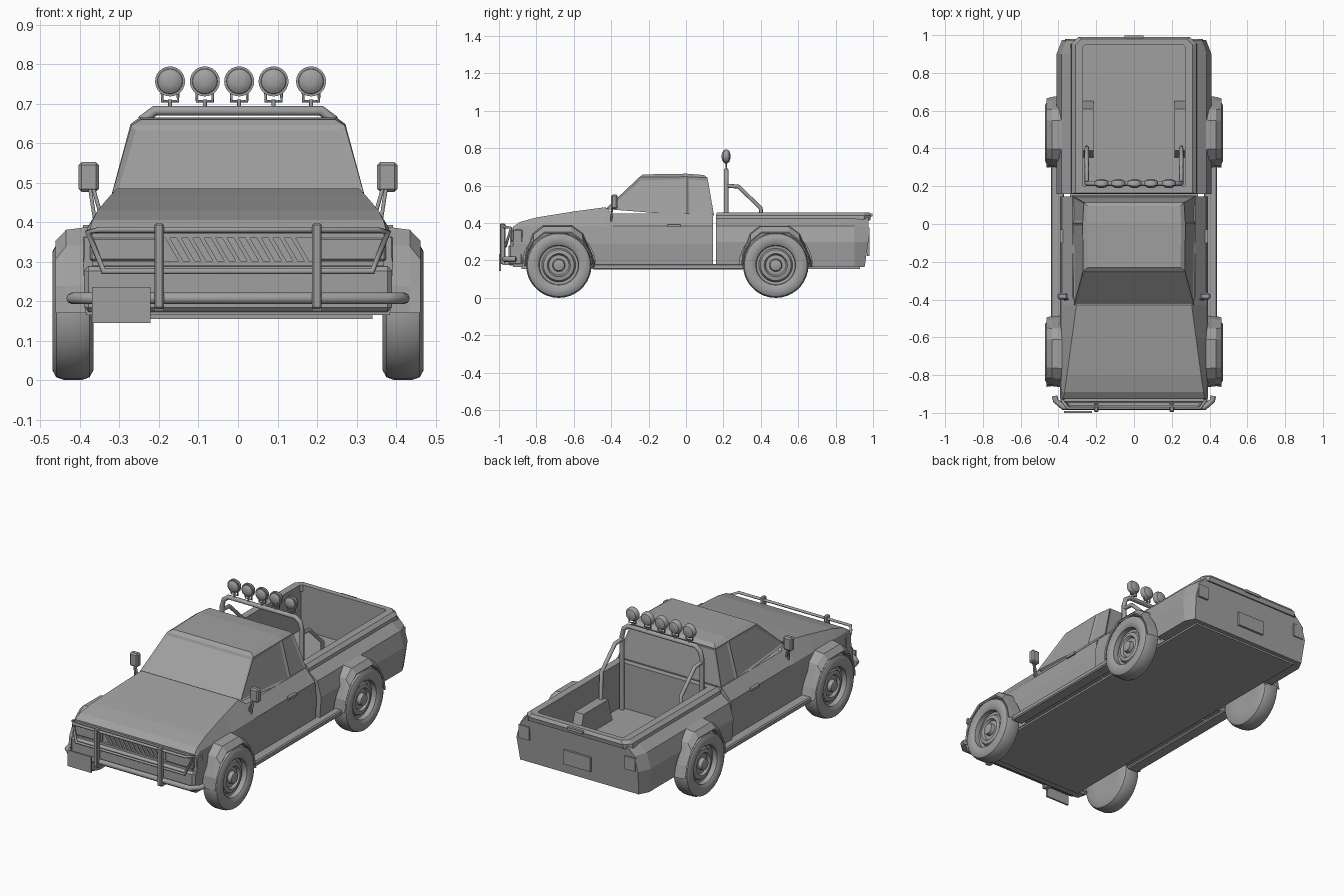
import bpy, bmesh, math
from mathutils import Vector, Matrix

if "Cube" in bpy.data.objects:
    bpy.data.objects.remove(bpy.data.objects["Cube"])

paint = bpy.data.materials.new("plain_grey")
paint.diffuse_color = (0.35, 0.35, 0.35, 1)
paint.use_nodes = True
paint.node_tree.nodes["Principled BSDF"].inputs["Base Color"].default_value = paint.diffuse_color


def add(name, bm, smooth=None):
    bmesh.ops.recalc_face_normals(bm, faces=bm.faces)
    me = bpy.data.meshes.new(name)
    bm.to_mesh(me)
    bm.free()
    me.materials.append(paint)
    if smooth:
        me.polygons.foreach_set("use_smooth", [True] * len(me.polygons))
        me.set_sharp_from_angle(angle=math.radians(smooth))
    ob = bpy.data.objects.new(name, me)
    bpy.context.collection.objects.link(ob)
    return ob


def loft(name, rings, caps=True, closed=True, smooth=None):
    bm = bmesh.new()
    vs = [[bm.verts.new(p) for p in r] for r in rings]
    n = len(rings[0])
    for a, b in zip(vs, vs[1:]):
        for i in range(n if closed else n - 1):
            j = (i + 1) % n
            bm.faces.new((a[i], a[j], b[j], b[i]))
    if caps:
        bm.faces.new(vs[0])
        bm.faces.new(vs[-1])
    return add(name, bm, smooth)


def box(name, x, y, z, bevel=0, shear=0):
    """Box from (min, max) ranges; shear slides the top along x."""
    bm = bmesh.new()
    bmesh.ops.create_cube(bm, size=1)
    for v in bm.verts:
        top = v.co.z > 0
        v.co = [r[0] + (c + .5) * (r[1] - r[0]) for c, r in zip(v.co, (x, y, z))]
        v.co.x += shear * top
    if bevel:
        bmesh.ops.bevel(bm, geom=bm.edges[:], offset=bevel, segments=1, affect='EDGES')
    return add(name, bm)


def tube(name, pts, r, cyclic=False):
    cu = bpy.data.curves.new(name, 'CURVE')
    cu.dimensions = '3D'
    cu.bevel_depth, cu.bevel_resolution, cu.use_fill_caps = r, 2, True
    sp = cu.splines.new('POLY')
    sp.points.add(len(pts) - 1)
    for p, c in zip(sp.points, pts):
        p.co = (*c, 1)
    sp.use_cyclic_u = cyclic
    cu.materials.append(paint)
    ob = bpy.data.objects.new(name, cu)
    bpy.context.collection.objects.link(ob)


def lathe(name, prof, centre, axis, n=32):
    """Spin (radius, offset) points around the x or y axis."""
    rings = []
    for r, d in prof:
        ring = []
        for k in range(n):
            a = 2 * math.pi * k / n
            u, w = r * math.cos(a), r * math.sin(a)
            ring.append(Vector((d, u, w) if axis == 'x' else (u, d, w)) + Vector(centre))
        rings.append(ring)
    return loft(name, rings, smooth=35)


def cut(ob, cutters):
    for c in cutters:
        m = ob.modifiers.new("cut", 'BOOLEAN')
        m.object, m.solver = c, 'EXACT'
    dg = bpy.context.evaluated_depsgraph_get()
    me = bpy.data.meshes.new_from_object(ob.evaluated_get(dg))
    ob.modifiers.clear()
    ob.data = me
    for c in cutters:
        bpy.data.objects.remove(c)


def mirrored(half):
    return half + [(-x, y, z) for x, y, z in reversed(half)]


def arch_cutters(y):
    return [lathe("arch_cutter", [(.195, .345 * s), (.195, .6 * s)], (0, y, .175), 'x') for s in (1, -1)]


# Hood and cab lower body: y, top height, top half width
stations = [(-.925, .38, .375), (-.89, .405, .368), (-.8, .43, .355), (-.6, .462, .328),
            (-.43, .485, .305), (-.39, .45, .325), (.145, .45, .325)]
body = loft("front_body", [mirrored([(.385, y, .165), (.392, y, .29), (.382, y, min(.385, t - .02)), (w, y, t)])
                           for y, t, w in stations])
cut(body, arch_cutters(-.68))

# Cab upper with inset windows
bm = bmesh.new()
low = [(.318, -.43, .475), (.328, .005, .44), (.328, .15, .44)]
mid = [(.27, -.25, .645), (.272, .005, .648), (.265, .115, .642)]
top = [(.245, -.23, .66), (.25, .005, .664), (.245, .095, .657)]
rings = [[bm.verts.new(p) for p in mirrored(r)] for r in (low, mid, top)]
glass = []
for k in range(2):
    for i in range(6):
        j = (i + 1) % 6
        f = bm.faces.new((rings[k][i], rings[k][j], rings[k + 1][j], rings[k + 1][i]))
        if k == 0:
            glass.append(f)
t = rings[2]
bm.faces.new((t[0], t[1], t[4], t[5]))
bm.faces.new((t[1], t[2], t[3], t[4]))
bmesh.ops.recalc_face_normals(bm, faces=bm.faces)
bmesh.ops.inset_individual(bm, faces=glass, thickness=.018, depth=-.006)
add("cab_upper", bm)

# Cargo bed: tapered tail, hollowed out
def bed_ring(y, w, k=1.0):
    return mirrored([(.4 * k, y, .165), (.41 * k, y, .3), (.385 * k, y, .385), (w, y, .43)])

tail = [(x, y + (.02 if z > .2 else 0), z) for x, y, z in bed_ring(.955, .315, .93)]
bed = loft("cargo_bed", [bed_ring(.16, .325), bed_ring(.9, .325), tail])
cut(bed, arch_cutters(.48) + [box("bed_cutter", (-.27, .27), (.2, .95), (.2, .6))])

# Bed rail lip
def rail_loop(x, y0, y1, z, c):
    return [(x, y0, z), (x, y1 - c, z), (x - c, y1, z), (c - x, y1, z), (-x, y1 - c, z), (-x, y0, z)]

loft("bed_rail", [rail_loop(.27, .2, .95, .42, .012), rail_loop(.335, .16, .985, .415, .035),
                  rail_loop(.33, .16, .99, .44, .035), rail_loop(.31, .165, .98, .457, .03),
                  rail_loop(.27, .2, .95, .457, .012), rail_loop(.27, .2, .95, .42, .012)], caps=False)
box("tailgate_handle", (-.05, .05), (.97, .997), (.435, .45))
box("rear_plate", (-.085, .085), (.968, .98), (.225, .305))

# Underside and running boards
box("chassis", (-.34, .34), (-.88, .93), (.155, .18))

tyre = [(.09, .37), (.15, .366), (.168, .376), (.175, .395), (.175, .44), (.168, .46), (.15, .47), (.12, .468),
        (.106, .458), (.104, .43), (.09, .428), (.082, .442), (.062, .446), (.054, .432), (.034, .434),
        (.03, .456), (.016, .46)]
# Wheel flare outlines relative to wheel centre: outer edge and opening
flare_out = [(-.185, .17), (-.178, .24), (-.14, .345), (-.085, .388), (.07, .388), (.13, .345), (.18, .23), (.2, .165)]
flare_in = [(-.175, .17), (-.165, .235), (-.13, .3), (-.075, .345), (.065, .345), (.125, .3), (.163, .235), (.178, .165)]

for s, side in ((1, "right"), (-1, "left")):
    box(side + "_running_board", *[sorted((.37 * s, .44 * s)), (-.5, .31), (.152, .182)], bevel=.006)
    for yc, end in ((-.68, "front"), (.48, "rear")):
        lathe(f"{end}_{side}_wheel", [(r, d * s) for r, d in tyre], (0, yc, .175), 'x', 36)
        rows = []
        for pts, x, k in ((flare_out, .375, 1), (flare_out, .435, .965), (flare_in, .462, 1.04),
                          (flare_in, .458, 1), (flare_in, .36, 1)):
            rows.append([(x * s, yc + y * k, .17 + (z - .17) * k) for y, z in pts])
        loft(f"{end}_{side}_flare", rows, caps=False, closed=False)
    # Wheel tubs in the bed
    loft(side + "_wheel_tub", [[(x * s, yy, z) for yy, z in ((.35, .19), (.39, .33), (.61, .33), (.655, .19))]
                               for x in (.275, .215, .198)][:2])
    # Doors: handle and rear edge seam
    box(side + "_door_handle", sorted((.375 * s, .393 * s)), (-.1, -.03), (.378, .392))
    # Mirrors
    box(side + "_mirror", sorted((.352 * s, .404 * s)), (-.4, -.365), (.476, .552), bevel=.008)
    for dx in (0, .018):
        tube(side + "_mirror_arm", [((.345 + dx) * s, -.4, .41), ((.365 + dx / 2) * s, -.395, .48),
                                    (.378 * s, -.385, .515)], .005)
    # Roll bar braces
    tube(side + "_roll_brace", [(.25 * s, .215, .6), (.25 * s, .28, .595), (.25 * s, .4, .48), (.25 * s, .41, .2)], .011)
    # Headlamps and tail lamps
    box(side + "_headlamp", sorted((.2 * s, .375 * s)), (-.94, -.87), (.3, .362), bevel=.006)
    box(side + "_corner_lamp", sorted((.37 * s, .392 * s)), (-.925, -.875), (.295, .365), bevel=.004)
    box(side + "_tail_lamp", sorted((.3 * s, .365 * s)), (.96, .98), (.3, .375))
    # Bull bar posts and brackets
    box(side + "_bull_post", sorted((.187 * s, .212 * s)), (-.995, -.965), (.18, .397), bevel=.005)
    box(side + "_bull_bracket", sorted((.188 * s, .211 * s)), (-.98, -.9), (.175, .2))

# Roll bar hoop
tube("roll_bar", [(-.25, .215, .2), (-.25, .215, .62), (-.24, .215, .66), (-.21, .215, .682),
                  (.21, .215, .682), (.24, .215, .66), (.25, .215, .62), (.25, .215, .2)], .013)

# Roof lamps
for x in (-.172, -.084, .003, .09, .185):
    lathe("roof_lamp", [(.01, -.024), (.022, -.021), (.031, -.014), (.032, -.01), (.038, -.01), (.038, .004),
                        (.03, .016), (.012, .022)], (x, .215, .756), 'y', 24)
    tube("lamp_bracket", [(x - .02, .215, .735), (x - .02, .215, .706), (x + .02, .215, .706), (x + .02, .215, .735)], .004)
    tube("lamp_stem", [(x, .215, .685), (x, .215, .71)], .005)

# Front end: bumper, grille frame and slanted slats
box("front_bumper", (-.39, .39), (-.95, -.87), (.172, .288), bevel=.012)
for z in (.295, .365):
    box("grille_frame", (-.37, .37), (-.94, -.9), (z - .006, z + .006))
for i in range(12):
    x = -.175 + i * .029
    box("grille_slat", (x + .025, x + .037), (-.938, -.915), (.3, .36), shear=-.035)

# Bull bar loop, lower tube and number plate
tube("bull_loop", [(-.38, -.935, .375), (-.35, -.975, .38), (.35, -.975, .38), (.38, -.935, .375),
                   (.34, -.965, .275), (-.34, -.965, .275)], .008, True)
tube("bull_tube", [(-.42, -.91, .207), (-.415, -.935, .207), (-.375, -.97, .207), (.375, -.97, .207),
                   (.415, -.935, .207), (.42, -.91, .207)], .015)
box("front_plate", (-.37, -.222), (-1, -.99), (.145, .235))
